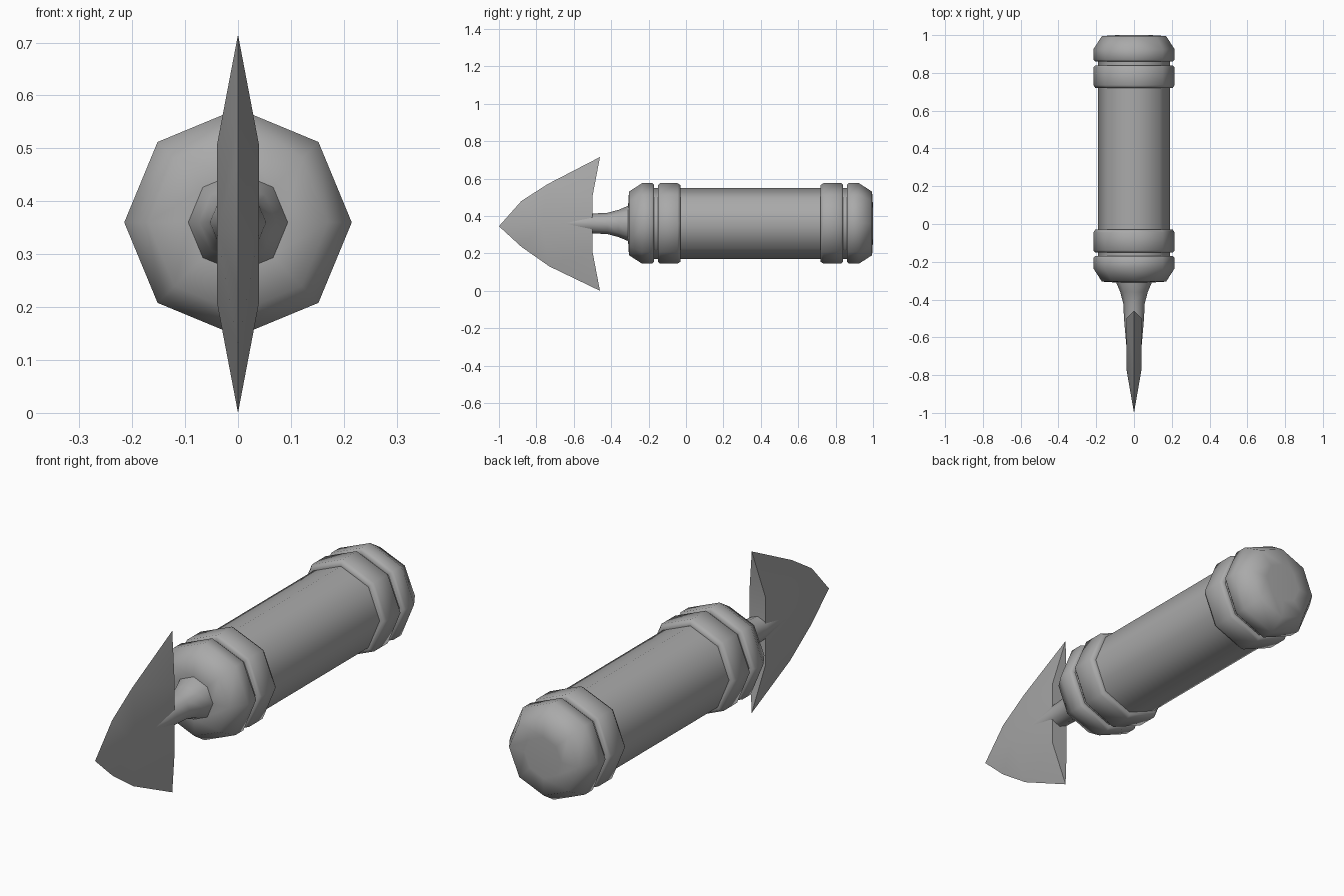
import bpy
import bmesh
from math import cos, sin, pi, radians

cube = bpy.data.objects.get("Cube")
if cube:
    bpy.data.objects.remove(cube)

AXIS_Z = 0.36      # height of the handle axis
MIDDLE_Y = 0.345   # middle of the handle
SIDES = 8

grey = bpy.data.materials.new("plain_grey")
grey.use_nodes = True
grey.diffuse_color = (0.4, 0.4, 0.4, 1)
bsdf = grey.node_tree.nodes["Principled BSDF"]
bsdf.inputs["Base Color"].default_value = grey.diffuse_color
bsdf.inputs["Roughness"].default_value = 0.8


def finish(bm, name, angle):
    bmesh.ops.recalc_face_normals(bm, faces=bm.faces)
    mesh = bpy.data.meshes.new(name)
    bm.to_mesh(mesh)
    bm.free()
    mesh.materials.append(grey)
    obj = bpy.data.objects.new(name, mesh)
    bpy.context.collection.objects.link(obj)
    bpy.ops.object.select_all(action='DESELECT')
    obj.select_set(True)
    bpy.context.view_layer.objects.active = obj
    bpy.ops.object.shade_smooth_by_angle(angle=radians(angle))
    return obj


def turned(name, profile, angle=75):
    """Octagonal solid around the y axis from (y, radius) pairs."""
    bm = bmesh.new()
    rings = [[bm.verts.new((r * cos(2 * pi * i / SIDES), y,
                            AXIS_Z + r * sin(2 * pi * i / SIDES)))
              for i in range(SIDES)] for y, r in profile]
    for a, b in zip(rings, rings[1:]):
        for i in range(SIDES):
            j = (i + 1) % SIDES
            bm.faces.new((a[i], a[j], b[j], b[i]))
    bm.faces.new(rings[0])
    bm.faces.new(rings[-1])
    return finish(bm, name, angle)


# Handle: rounded end cap, groove, collar and grip, mirrored to the far end
half = [(-0.31, 0.09), (-0.305, 0.17), (-0.235, 0.215), (-0.18, 0.215),
        (-0.17, 0.205), (-0.17, 0.19), (-0.15, 0.19), (-0.15, 0.205),
        (-0.14, 0.215), (-0.045, 0.215), (-0.03, 0.205), (-0.03, 0.19)]
turned("handle", half + [(2 * MIDDLE_Y - y, r) for y, r in reversed(half)])

# Tapered neck that sinks into the blade
turned("neck", [(-0.30, 0.095), (-0.31, 0.094), (-0.36, 0.073),
                (-0.42, 0.057), (-0.50, 0.053), (-0.72, 0.034)])

# Arrow-shaped blade: sharp outline, thick in the middle
bm = bmesh.new()
upper = [(-0.88, 0.48), (-0.74, 0.57), (-0.46, 0.715)]
lower = [(-0.88, 0.235), (-0.73, 0.13), (-0.46, 0)]
tip = bm.verts.new((0, -1, 0.345))
edges = [[bm.verts.new((0, y, z)) for y, z in line] for line in (upper, lower)]
backs = []
for side in (-1, 1):
    x = 0.04 * side
    ridge = bm.verts.new((x, -0.77, 0.345))
    back = [bm.verts.new((x, -0.5, z)) for z in (0.505, 0.21)]
    for (a, b, c), heel in zip(edges, back):
        for face in ((tip, a, ridge), (a, b, ridge),
                     (b, heel, ridge), (b, c, heel)):
            bm.faces.new(face)
    bm.faces.new((ridge, *back))
    backs.append(back)
(lu, ll), (ru, rl) = backs
bm.faces.new((lu, ru, rl, ll))
bm.faces.new((lu, ru, edges[0][-1]))
bm.faces.new((ll, rl, edges[1][-1]))
finish(bm, "blade", 25)
